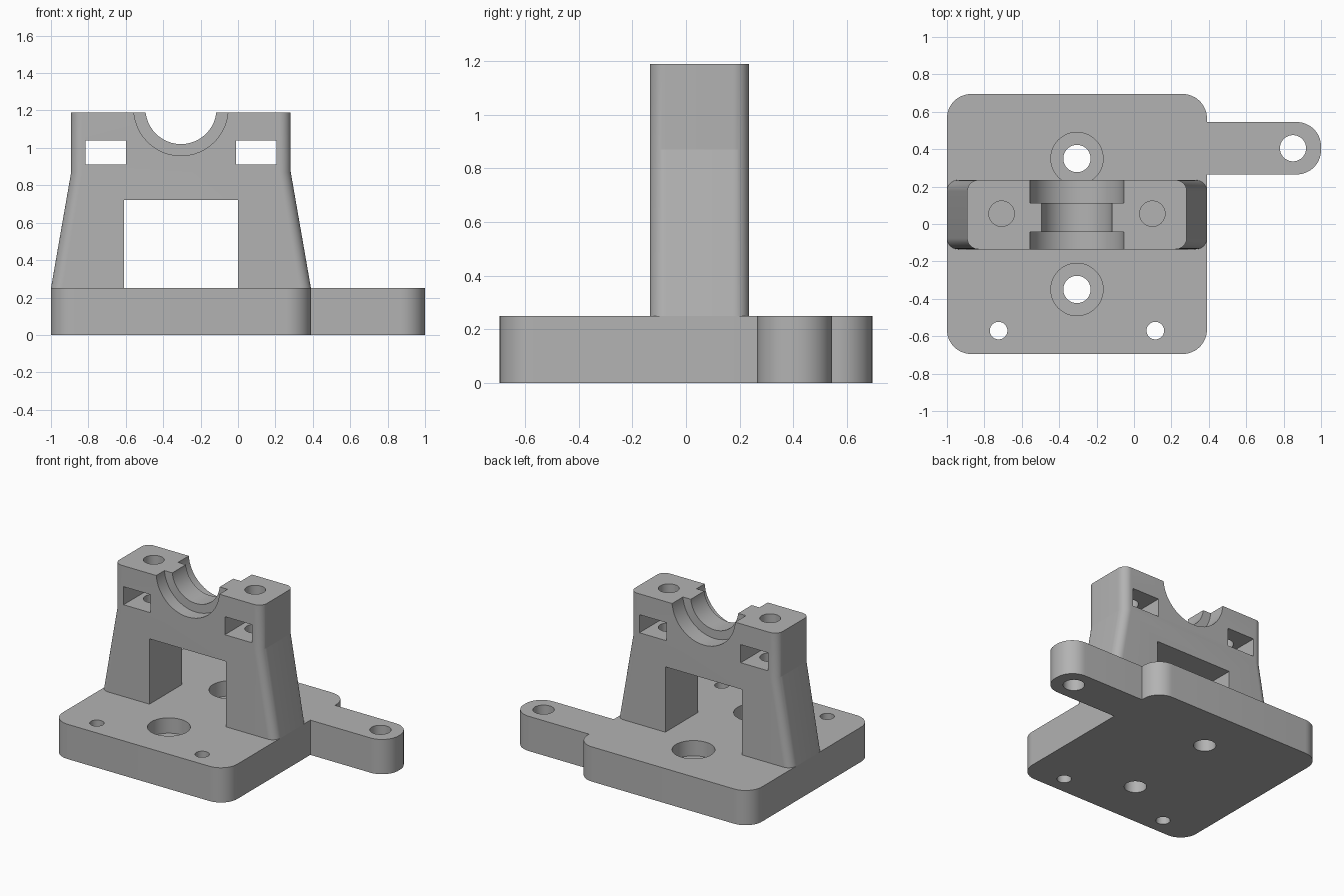
import bpy, bmesh
from math import radians
from mathutils import Vector, Matrix

if "Cube" in bpy.data.objects:
    bpy.data.objects.remove(bpy.data.objects["Cube"], do_unlink=True)

GREY = (0.45, 0.45, 0.45, 1)
grey = bpy.data.materials.new("plain grey")
grey.use_nodes = True
grey.diffuse_color = GREY
grey.node_tree.nodes["Principled BSDF"].inputs["Base Color"].default_value = GREY

CX = -0.305            # symmetry plane of base and tower
FRONT, BACK = -0.135, 0.235
BASE_TOP, TOP = 0.25, 1.19
MID_Y = (FRONT + BACK) / 2


def fillet(corners, steps=12):
    """Outline through (x, y, radius) right-angled corners, each rounded."""
    pts = []
    for i, (x, y, r) in enumerate(corners):
        p = Vector((x, y))
        if r == 0:
            pts.append(p)
            continue
        a = (Vector(corners[i - 1][:2]) - p).normalized() * r
        b = (Vector(corners[(i + 1) % len(corners)][:2]) - p).normalized() * r
        for k in range(steps + 1):
            t = radians(90 * k / steps)
            c = Matrix.Rotation(t, 2) @ Vector((1, 0))
            pts.append(p + a * (1 - c.y) + b * (1 - c.x))
    return pts


def finish(name, bm):
    bmesh.ops.recalc_face_normals(bm, faces=bm.faces)
    mesh = bpy.data.meshes.new(name)
    bm.to_mesh(mesh)
    bm.free()
    mesh.materials.append(grey)
    ob = bpy.data.objects.new(name, mesh)
    bpy.context.collection.objects.link(ob)
    return ob


def loft(name, layers):
    """Solid through (outline, z) layers with equal point counts."""
    bm = bmesh.new()
    rings = [[bm.verts.new((p.x, p.y, z)) for p in pts] for pts, z in layers]
    for low, high in zip(rings, rings[1:]):
        for i in range(len(low)):
            j = (i + 1) % len(low)
            bm.faces.new((low[i], low[j], high[j], high[i]))
    bm.faces.new(rings[0])
    bm.faces.new(rings[-1])
    return finish(name, bm)


def box(x0, x1, y0, y1, z0, z1):
    bm = bmesh.new()
    bmesh.ops.create_cube(bm, size=1)
    bmesh.ops.scale(bm, vec=(x1 - x0, y1 - y0, z1 - z0), verts=bm.verts)
    bmesh.ops.translate(bm, vec=((x0 + x1) / 2, (y0 + y1) / 2, (z0 + z1) / 2), verts=bm.verts)
    return finish("cutter", bm)


def cylinder(start, end, r):
    start, end = Vector(start), Vector(end)
    axis = end - start
    turn = Vector((0, 0, 1)).rotation_difference(axis).to_matrix().to_4x4()
    bm = bmesh.new()
    bmesh.ops.create_cone(bm, cap_ends=True, segments=48, radius1=r, radius2=r,
                          depth=axis.length,
                          matrix=Matrix.Translation((start + end) / 2) @ turn)
    return finish("cutter", bm)


def drill(x, y, r, z0, z1):
    return cylinder((x, y, z0), (x, y, z1), r)


def cut(ob, cutters):
    """Subtract every cutter, then shade curved walls smooth."""
    bpy.ops.object.select_all(action="DESELECT")
    ob.select_set(True)
    bpy.context.view_layer.objects.active = ob
    for c in cutters:
        c.hide_render = True
        mod = ob.modifiers.new("cut", "BOOLEAN")
        mod.operation, mod.solver, mod.object = "DIFFERENCE", "EXACT", c
        bpy.ops.object.modifier_apply(modifier=mod.name)
        bpy.data.objects.remove(c, do_unlink=True)
    bpy.ops.object.shade_smooth_by_angle(angle=radians(9))


# Base plate with side tab
R = 0.13
outline = fillet([(-1, -0.695, R), (0.39, -0.695, R), (0.39, 0.265, 0), (1, 0.265, R),
                  (1, 0.545, R), (0.39, 0.545, 0), (0.39, 0.695, R), (-1, 0.695, R)])
base = loft("base_plate", [(outline, 0), (outline, BASE_TOP)])
holes = [drill(0.85, 0.405, 0.07, -0.1, 0.4)]
for side in (-1, 1):
    # counterbored mounting holes, front and back
    holes.append(drill(CX, side * 0.35, 0.14, 0.14, 0.4))
    holes.append(drill(CX, side * 0.35, 0.073, -0.1, 0.4))
    # small holes along the front edge
    holes.append(drill(CX + side * 0.419, -0.57, 0.047, -0.1, 0.4))
cut(base, holes)


# Tapered tower
def tower_ring(half):
    return fillet([(CX - half, FRONT, 0.06), (CX + half, FRONT, 0.06),
                   (CX + half, BACK, 0.06), (CX - half, BACK, 0.06)])


tower = loft("bearing_tower", [(tower_ring(0.695), BASE_TOP), (tower_ring(0.587), 0.87),
                               (tower_ring(0.587), TOP)])
cutters = [box(CX - 0.305, CX + 0.305, -0.5, 0.5, 0.1, 0.72)]    # archway
# Bearing cradle: narrow saddle with a wider recess at each face
AXIS_Z = 1.21
for y0, y1, r in ((-0.5, 0.5, 0.19), (-0.5, -0.042, 0.252), (0.112, 0.5, 0.252)):
    cutters.append(cylinder((CX, y0, AXIS_Z), (CX, y1, AXIS_Z), r))
# Nut slots and clamp screw holes
for side in (-1, 1):
    x = CX + side * 0.403
    cutters.append(box(x - 0.108, x + 0.108, -0.5, 0.5, 0.91, 1.04))
    cutters.append(drill(x, MID_Y + 0.005, 0.068, 0.8, 1.4))
cut(tower, cutters)
